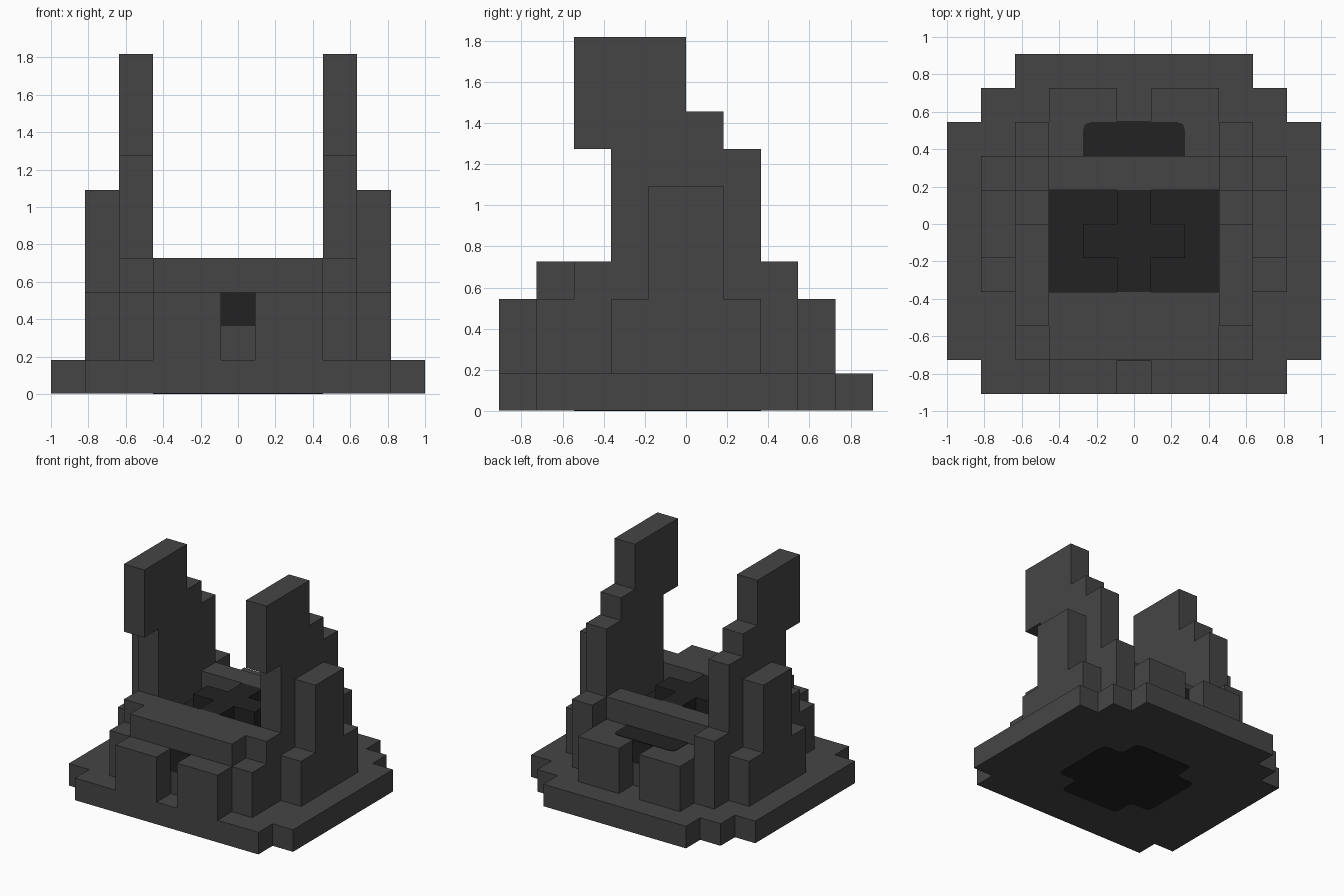
import bpy, bmesh
from mathutils import Vector

if "Cube" in bpy.data.objects:
    bpy.data.objects.remove(bpy.data.objects["Cube"], do_unlink=True)

U = 2 / 11      # one block
T = 0.02        # plate thickness, in blocks


def material(name, value):
    m = bpy.data.materials.new(name)
    m.use_nodes = True
    col = (value, value, value, 1)
    m.diffuse_color = col
    bsdf = m.node_tree.nodes["Principled BSDF"]
    bsdf.inputs["Base Color"].default_value = col
    bsdf.inputs["Roughness"].default_value = 0.9
    return m


GREY = material("stone grey", 0.060)
DARK = material("charcoal", 0.0163)


def prism(name, outline, lo, hi, axis="z", mats=(GREY,)):
    """Extrude an outline (in blocks) along one axis from lo to hi."""
    place = {"x": lambda a, b, d: (d, a, b),
             "y": lambda a, b, d: (a, d, b),
             "z": lambda a, b, d: (a, b, d)}[axis]
    bm = bmesh.new()
    rings = [[bm.verts.new(Vector(place(a, b, d)) * U) for a, b in outline]
             for d in (lo, hi)]
    n = len(outline)
    for ring in rings:
        bm.faces.new(ring)
    for i in range(n):
        j = (i + 1) % n
        bm.faces.new((rings[0][i], rings[0][j], rings[1][j], rings[1][i]))
    bmesh.ops.recalc_face_normals(bm, faces=bm.faces)
    mesh = bpy.data.meshes.new(name)
    bm.to_mesh(mesh)
    bm.free()
    for m in mats:
        mesh.materials.append(m)
    obj = bpy.data.objects.new(name, mesh)
    bpy.context.collection.objects.link(obj)
    return obj


def rect(x0, x1, y0, y1):
    return [(x0, y0), (x1, y0), (x1, y1), (x0, y1)]


def mirrored(half):
    """Close an outline given by its +x half, listed front to back."""
    return half + [(-x, y) for x, y in reversed(half)]


def rounded(points, r):
    """Soften each corner of an outline."""
    out = []
    for i, p in enumerate(points):
        p, a, b = Vector(p), Vector(points[i - 1]), Vector(points[(i + 1) % len(points)])
        s, e = p + (a - p).normalized() * r, p + (b - p).normalized() * r
        out += [tuple(s), tuple((s + 2 * p + e) / 4), tuple(e)]
    return out


# Stepped base slab with a dark patch underneath
prism("base", mirrored([(4.5, -5), (4.5, -4), (5.5, -4), (5.5, 3), (4.5, 3),
                        (4.5, 4), (3.5, 4), (3.5, 5)]), T, 1)
prism("underside_patch", rounded(mirrored([(1.5, -3), (1.5, -2), (2.5, -2), (2.5, 1),
                                           (1.5, 1), (1.5, 2)]), 0.25), 0, T, mats=(DARK,))

# Central body with front and back bars around a dark pit floor
body = prism("body", [(-4, 1), (-4, 4), (-2, 4), (-2, 3), (1, 3), (1, 4),
                      (2, 4), (2, 3), (3, 3), (3, 1)], -2.5, 2.5, "x", (GREY, DARK))
for f in body.data.polygons:
    if f.normal.z > 0.9 and -2 * U < f.center.y < 1 * U:
        f.material_index = 1

# Dark cross standing in the pit
prism("core_cross", mirrored([(0.5, -2), (0.5, -1), (1.5, -1), (1.5, 0),
                              (0.5, 0), (0.5, 1)]), 3, 4, mats=(DARK,))

# Dark plates on the front, the back and the rear ledge
prism("front_window", rect(-0.5, 0.5, 2, 3), -4 - T, -4, "y", (DARK,))
prism("back_window", rect(-0.5, 0.5, 2, 3), 3, 3 + T, "y", (DARK,))
prism("rear_ledge_patch", rounded(rect(-1.5, 1.5, 1.4, 3), 0.25), 3, 3 + T, mats=(DARK,))

# Paired parts on both sides
for side, s in (("left", 1), ("right", -1)):
    def span(a, b):
        return sorted((s * a, s * b))

    # Tall stepped wall with an overhanging head
    prism(side + "_wall", [(-4, 1), (-4, 3), (-3, 3), (-3, 4), (-2, 4), (-2, 7),
                           (-3, 7), (-3, 10), (0, 10), (0, 8), (1, 8), (1, 7),
                           (2, 7), (2, 4), (3, 4), (3, 1)], *span(2.5, 3.5), "x")
    # Outer buttress
    prism(side + "_buttress", [(-2, 1), (-2, 3), (-1, 3), (-1, 6), (1, 6), (1, 3),
                               (2, 3), (2, 1)], *span(3.5, 4.5), "x")
    # Low blocks at the front and back
    prism(side + "_front_block", rect(*span(0.5, 2.5), -5, -4), 1, 3)
    prism(side + "_back_block", rect(*span(0.5, 2.5), 3, 4), 1, 3)
